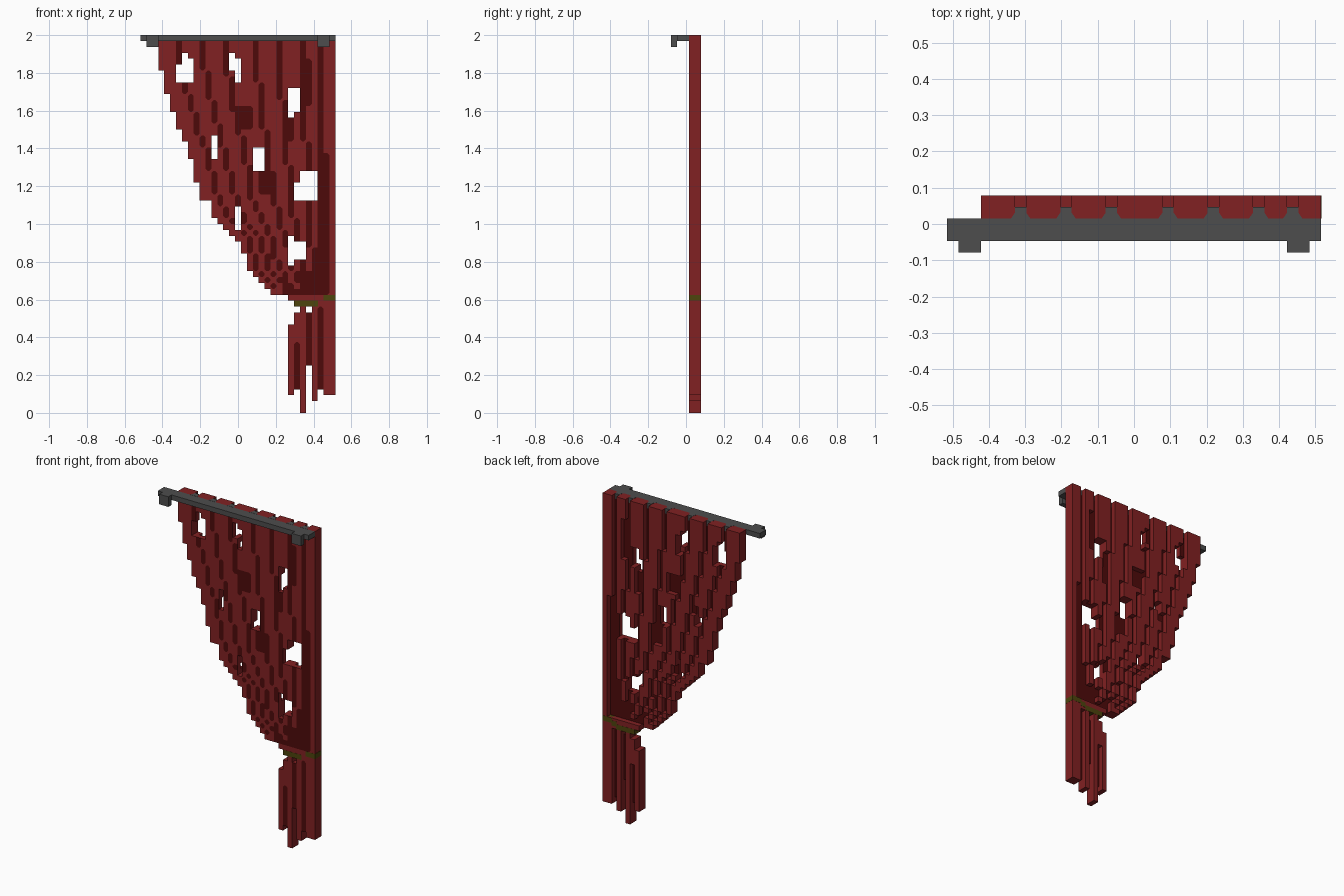
import bpy, bmesh

cube = bpy.data.objects.get("Cube")
if cube:
    bpy.data.objects.remove(cube)

V = 1 / 32                      # grid step
X0, Y0 = -16.5 * V, -2.5 * V    # grid origin


def material(name, rgb):
    m = bpy.data.materials.new(name)
    m.use_nodes = True
    m.diffuse_color = (*rgb, 1)
    m.node_tree.nodes["Principled BSDF"].inputs["Base Color"].default_value = (*rgb, 1)
    return m


RED = material("curtain red", (0.22, 0.015, 0.016))
DARK = material("fold dark red", (0.075, 0.003, 0.003))
GRAY = material("rod gray", (0.075, 0.075, 0.075))
OLIVE = material("tieback olive", (0.075, 0.058, 0.004))


def point(x, y, z):
    return (X0 + x * V, Y0 + y * V, z * V)


def finish(bm, name, mats):
    me = bpy.data.meshes.new(name)
    bm.to_mesh(me)
    bm.free()
    for m in mats:
        me.materials.append(m)
    ob = bpy.data.objects.new(name, me)
    bpy.context.collection.objects.link(ob)
    return ob


def prism(name, outline, z0, z1, mat):
    """Upright prism from an outline in grid units."""
    bm = bmesh.new()
    base = bm.faces.new([bm.verts.new(point(x, y, z0)) for x, y in outline])
    top = bmesh.ops.extrude_face_region(bm, geom=[base])["geom"]
    bmesh.ops.translate(bm, vec=(0, 0, (z1 - z0) * V),
                        verts=[g for g in top if isinstance(g, bmesh.types.BMVert)])
    bmesh.ops.recalc_face_normals(bm, faces=bm.faces)
    return finish(bm, name, [mat])


def box(name, x0, x1, y0, y1, z0, z1, mat):
    return prism(name, [(x0, y0), (x1, y0), (x1, y1), (x0, y1)], z0, z1, mat)


# Curtain outline: lowest row of each column, from column 3 to column 32
hem = [58, 54, 51, 48, 46, 43, 39, 36, 36, 33, 32, 31, 30, 29, 27,
       24, 23, 22, 21, 20, 20, 20, 19, 18, 18, 18, 18, 18, 18, 18]
cells = {(3 + i, r) for i, low in enumerate(hem) for r in range(low, 64)}

# Hanging strands under the tieback: column -> (lowest row, end row)
strands = {25: (3, 15), 26: (4, 17), 27: (0, 18), 28: (8, 17),
           29: (2, 18), 30: (4, 18), 31: (3, 18), 32: (3, 18)}
for c, (a, b) in strands.items():
    cells |= {(c, r) for r in range(a, b)}


def block(c0, c1, r0, r1):
    return {(c, r) for c in range(c0, c1) for r in range(r0, r1)}


# Torn holes
for hole in [(6, 9, 56, 59), (7, 8, 59, 61), (8, 9, 59, 60), (15, 16, 58, 61),
             (16, 17, 56, 60), (25, 26, 50, 55), (26, 27, 51, 55), (12, 13, 43, 47),
             (19, 21, 41, 45), (27, 30, 36, 41), (26, 27, 36, 39), (25, 26, 25, 30),
             (26, 28, 26, 29), (16, 17, 31, 35)]:
    cells -= block(*hole)

# Fold grooves sweep toward the tieback, following the curtain's slanted edge
edge = [(64, 3), (58, 3.5), (54, 4.5), (48, 6.5), (43, 8.5), (36, 10.5),
        (32, 13), (29, 16), (24, 18), (21, 21.5), (19, 25)]


def edge_column(r):
    for (ra, ca), (rb, cb) in zip(edge, edge[1:]):
        if r >= rb:
            return ca + (cb - ca) * (ra - r) / (ra - rb)
    return edge[-1][1]


groove_tops = [6, 10, 14, 19, 23, 27, 30]
groove = set()
for r in range(20, 64):
    scale = (30 - edge_column(r)) / 27
    groove |= {(round(30 - (30 - c) * scale), r) for c in groove_tops}
for patch in [(16, 19, 48, 52), (27, 29, 52, 60), (20, 22, 37, 41), (31, 32, 20, 44),
              (27, 30, 20, 24), (26, 27, 4, 12), (28, 29, 8, 17), (30, 31, 4, 18),
              (25, 26, 46, 50)]:
    groove |= block(*patch)

front = cells
back = cells - groove

# Curtain: front sheet, with raised pleats behind it
bm = bmesh.new()
verts = {}


def face(pts, mat):
    vs = []
    for p in pts:
        key = tuple(round(k, 3) for k in p)
        if key not in verts:
            verts[key] = bm.verts.new(point(*key))
        vs.append(verts[key])
    bm.faces.new(vs).material_index = mat


def front_face(c, r):
    """Front square; dark patches have their free corners cut off."""
    corners = [(0, 0), (1, 0), (1, 1), (0, 1)]
    if (c, r) in back:
        face([(c + a, 3, r + b) for a, b in corners], 0)
        return
    outline, k = [], 0.35
    for i, (a, b) in enumerate(corners):
        sx, sz = 2 * a - 1, 2 * b - 1
        p = (c + a, 3, r + b)
        if (c + sx, r) in back and (c, r + sz) in back:
            h, v = (c + a - sx * k, 3, r + b), (c + a, 3, r + b - sz * k)
            pair = [v, h] if i % 2 == 0 else [h, v]
            outline += pair
            face([pair[0], p, pair[1]], 0)
        else:
            outline.append(p)
    face(outline, 1)


for layer, y, other in ((front, 3, back), (back, 4, front)):
    for c, r in layer:
        for dx, dz, a, b in ((-1, 0, (0, 1), (0, 0)), (1, 0, (1, 0), (1, 1)),
                             (0, -1, (0, 0), (1, 0)), (0, 1, (1, 1), (0, 1))):
            if (c + dx, r + dz) not in layer:
                face([(c + b[0], y, r + b[1]), (c + a[0], y, r + a[1]),
                      (c + a[0], y + 1, r + a[1]), (c + b[0], y + 1, r + b[1])], 0)
        if y == 3:
            front_face(c, r)
        if (c, r) not in other or y == 4:
            face([(c, y + 1, r), (c, y + 1, r + 1),
                  (c + 1, y + 1, r + 1), (c + 1, y + 1, r)], 1 if y == 3 else 0)
bmesh.ops.recalc_face_normals(bm, faces=bm.faces)
finish(bm, "curtain", [RED, DARK])

# Rod, end brackets and the hooks that reach into each groove
box("rod", 0, 33, 1, 3, 63, 64, GRAY)
for side, c in (("right", 1), ("left", 30)):
    box("bracket_" + side, c, c + 2, 0, 1, 62, 64, GRAY)
for i, c in enumerate(groove_tops):
    prism("rod_hook_%d" % (i + 1),
          [(c - 0.35, 2.99), (c + 1.35, 2.99), (c + 1, 3.5), (c + 1, 4.01), (c, 4.01), (c, 3.5)],
          63, 64.03, GRAY)

# Tieback band, stepping down toward the gathered side
e = 0.03
box("tieback_outer", 31 - e, 33 + e, 3 - e, 5 + e, 19, 20, OLIVE)
box("tieback_middle", 30 - e, 31 + e, 4 - e, 5 + e, 18.5, 19.5, OLIVE)
box("tieback_inner", 26 - e, 30 + e, 3 - e, 5 + e, 18, 19, OLIVE)
